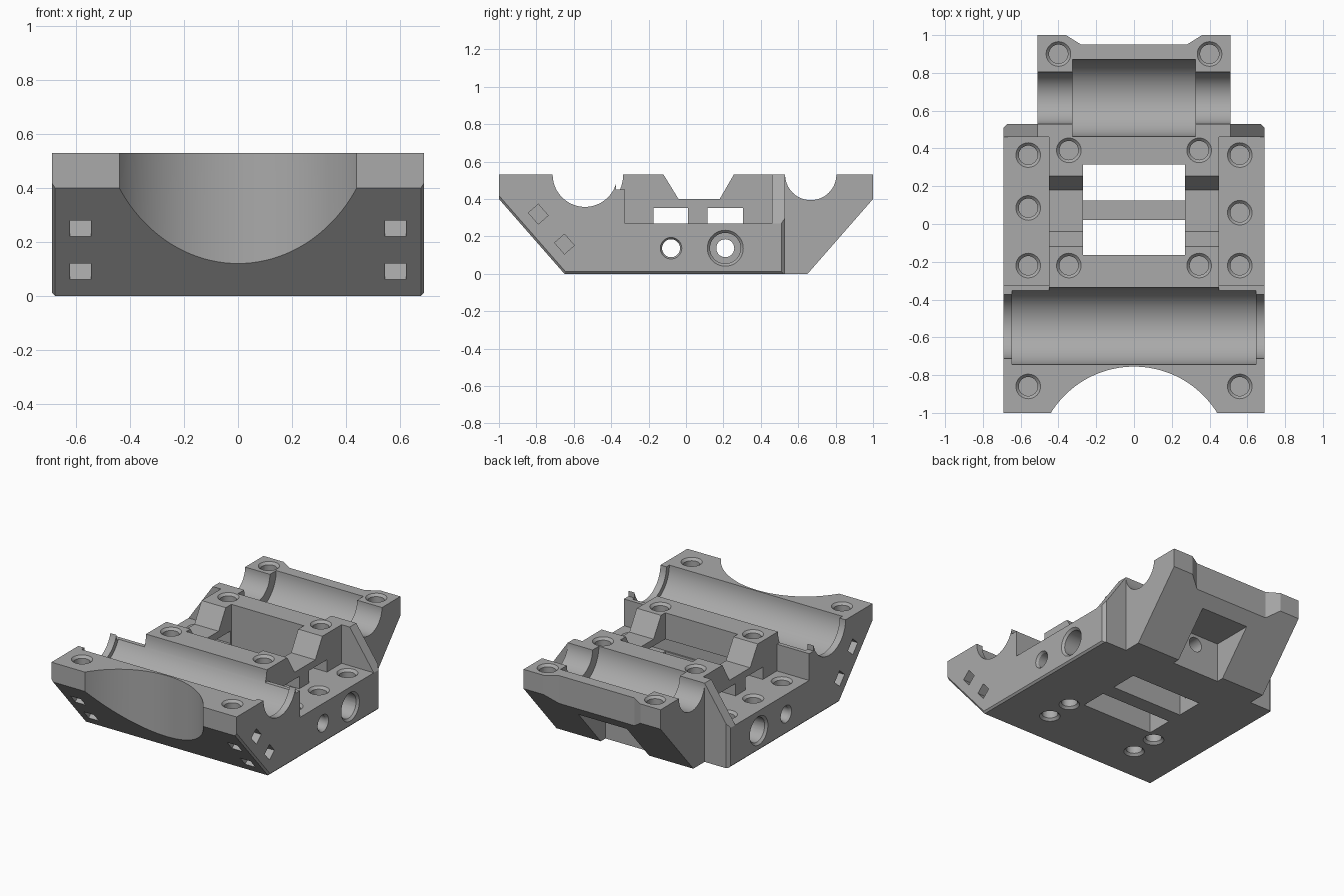
import bpy, bmesh, math
from mathutils import Vector

cube = bpy.data.objects.get("Cube")
if cube:
    bpy.data.objects.remove(cube, do_unlink=True)

TOP, HALF = 0.53, 0.69


def to_object(bm, name):
    bmesh.ops.recalc_face_normals(bm, faces=bm.faces)
    mesh = bpy.data.meshes.new(name)
    bm.to_mesh(mesh)
    bm.free()
    obj = bpy.data.objects.new(name, mesh)
    bpy.context.collection.objects.link(obj)
    return obj


def prism(points, axis, start, end, name="cutter", scale=1.0, bevel=None):
    """Extrude a 2D outline along an axis; scale tapers the far end of a round one."""
    cu = sum(p[0] for p in points) / len(points)
    cv = sum(p[1] for p in points) / len(points)
    place = {"X": lambda u, v, w: (w, u, v),
             "Y": lambda u, v, w: (u, w, v),
             "Z": lambda u, v, w: (u, v, w)}[axis]
    bm = bmesh.new()
    near = [bm.verts.new(place(u, v, start)) for u, v in points]
    far = [bm.verts.new(place(cu + (u - cu) * scale, cv + (v - cv) * scale, end))
           for u, v in points]
    bm.faces.new(near)
    bm.faces.new(far[::-1])
    for i in range(len(points)):
        j = (i + 1) % len(points)
        bm.faces.new((near[i], far[i], far[j], near[j]))
    if bevel:
        edges = [e for e in bm.edges if all(v.co.z < 0.45 for v in e.verts)
                 and e.verts[0].co.x == e.verts[1].co.x]
        bmesh.ops.bevel(bm, geom=edges, offset=bevel, segments=1, affect="EDGES")
    return to_object(bm, name)


def circle(u, v, r, n=40):
    return [(u + r * math.cos(2 * math.pi * i / n), v + r * math.sin(2 * math.pi * i / n))
            for i in range(n)]


def rect(u0, u1, v0, v1):
    return [(u0, v0), (u1, v0), (u1, v1), (u0, v1)]


# Body: side profile trimmed by the plan outline
profile = [(-1, TOP), (-1, 0.4), (-0.65, 0), (0.65, 0), (1, 0.4), (1, TOP)]
body = prism(profile, "X", -HALF, HALF, "carriage_body", bevel=0.012)


def apply(tool, operation="DIFFERENCE"):
    mod = body.modifiers.new("bool", "BOOLEAN")
    mod.operation, mod.solver, mod.object = operation, "EXACT", tool
    bpy.context.view_layer.objects.active = body
    bpy.ops.object.modifier_apply(modifier=mod.name)
    bpy.data.objects.remove(tool, do_unlink=True)


def cut(points, axis, start, end, **kw):
    apply(prism(points, axis, start, end, **kw))


half_plan = [(HALF + 0.1, -1.1), (HALF + 0.1, 0), (HALF, 0), (HALF, 0.51), (0.67, TOP),
             (0.51, TOP), (0.51, 1.1), (0.36, 1.1), (0.36, 1), (0.28, 0.95)]
plan = half_plan + [(-x, y) for x, y in reversed(half_plan)]
apply(prism(plan, "Z", -1, 1), "INTERSECT")

# Front scallop
cut(circle(0, -1.273, 0.518, 128), "Z", -0.5, 1)

# Bearing channels: narrow ends and wider middle
for y, r_end, half_mid in ((-0.54, 0.173, 0.645), (0.667, 0.137, 0.325)):
    cut(circle(y, TOP + 0.001, r_end, 64), "X", -1, 1)
    cut(circle(y, TOP + 0.001, 0.204, 64), "X", -half_mid, half_mid)

# Side shelves, low lips and sloping gussets
for s in (-1, 1):
    cut(rect(-0.325, 0.46, 0.27, 1), "X", s * 0.45, s * 1)
    cut(rect(-0.373, -0.32, 0.45, 1), "X", s * 0.45, s * 1)
    cut([(s * 0.51, TOP), (s * 0.759, 0.17), (s * 0.9, 0.8), (s * 0.51, 0.8)],
        "Y", 0.455, 0.56)

# Tapered saddle across the centre
cut([(-0.132, 0.55), (-0.04, 0.4), (0.18, 0.4), (0.267, 0.55)], "X", -0.46, 0.46)

# Central pocket, floor slots and side windows
cut(rect(-0.27, 0.27, -0.165, 0.315), "Z", 0.27, 1)
for y0, y1 in ((-0.165, 0.02), (0.125, 0.315)):
    cut(rect(-0.27, 0.27, y0, y1), "Z", -0.2, 0.3)
for y0, y1 in ((-0.175, 0.01), (0.115, 0.305)):
    cut(rect(y0, y1, 0.27, 0.353), "X", -0.6, 0.6)

# Rear pocket and its bore
cut(rect(-0.18, 0.18, -0.2, 0.27), "Y", 0.6, 1.2)
cut(circle(0, 0.2, 0.05), "Y", 0.25, 0.65)

# Cross bores with countersunk and counterbored mouths
for y in (-0.08, 0.21):
    cut(circle(y, 0.137, 0.048), "X", -1, 1)
for s in (-1, 1):
    cut(circle(-0.08, 0.137, 0.064), "X", s * 0.7, s * 0.675, scale=0.75)
    cut(circle(0.21, 0.137, 0.082), "X", s * 0.8, s * 0.5)
    cut(circle(0.21, 0.137, 0.106), "X", s * 0.7, s * 0.675, scale=0.77)

# Countersunk screw holes from above and from below
for s in (-1, 1):
    mid = 0.085 if s < 0 else 0.06
    holes = [(0.56, 0.365, 0.27), (0.56, mid, 0.27), (0.56, -0.22, 0.27),
             (0.56, -0.86, TOP), (0.4, 0.9, TOP), (0.345, 0.39, TOP), (0.345, -0.22, TOP)]
    for x, y, z in holes:
        cut(circle(s * x, y, 0.05), "Z", z + 0.05, z - 0.17)
        cut(circle(s * x, y, 0.071), "Z", z + 0.006, z - 0.016, scale=0.7)
    for y in (-0.22, -0.41):
        cut(circle(s * 0.345, y, 0.05), "Z", -0.05, 0.15)
        cut(circle(s * 0.345, y, 0.071), "Z", -0.006, 0.016, scale=0.7)

# Square tie channels running from the front slope out of the sides
along = Vector((-0.35, 0.4)).normalized()
inward = Vector((along.y, -along.x))
for z in (0.25, 0.09):
    mouth = Vector((-0.65 - 0.875 * z, z))

    def band(d0, d1):
        return [mouth + inward * d + along * w
                for d, w in ((d0, -0.04), (d1, -0.04), (d1, 0.04), (d0, 0.04))]

    for s in (-1, 1):
        cut(band(-0.05, 0.14), "X", s * 0.545, s * 0.622)
        cut(band(0.07, 0.14), "X", s * 0.545, s * 0.8)

# Finish
grey = bpy.data.materials.new("plain grey")
grey.use_nodes = True
colour = (0.4, 0.4, 0.4, 1)
grey.diffuse_color = colour
grey.node_tree.nodes["Principled BSDF"].inputs["Base Color"].default_value = colour
body.data.materials.clear()
body.data.materials.append(grey)
bpy.ops.object.select_all(action="DESELECT")
body.select_set(True)
bpy.context.view_layer.objects.active = body
bpy.ops.object.shade_smooth_by_angle(angle=math.radians(25))
